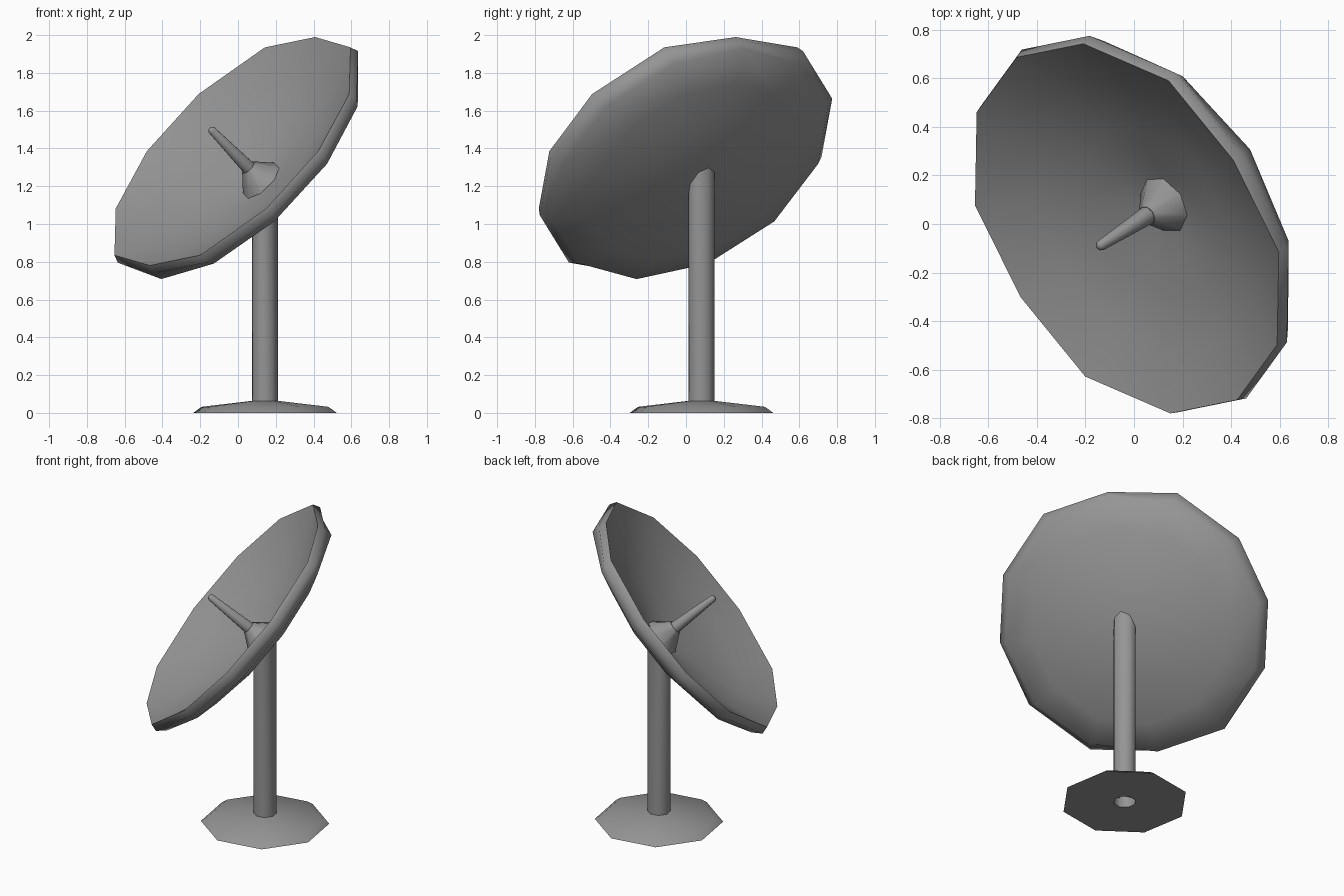
import bpy, bmesh
from math import sin, cos, pi, radians
from mathutils import Vector

if "Cube" in bpy.data.objects:
    bpy.data.objects.remove(bpy.data.objects["Cube"])

# Dish frame: h = sideways, u = up along the rim, n = pointing direction
n = Vector((-0.637, -0.41, 0.652)).normalized()
h = Vector((n.y, -n.x, 0)).normalized()
u = h.cross(n)
if u.z < 0:
    u = -u
centre = Vector((0, 0, 1.355))
turn = radians(-13)   # rotation of pole and base about z

grey = bpy.data.materials.new("dark_grey")
grey.diffuse_color = (0.3, 0.3, 0.3, 1)
grey.use_nodes = True
grey.node_tree.nodes["Principled BSDF"].inputs["Base Color"].default_value = grey.diffuse_color


def dish_point(r, a, t):
    return centre + h * (r * sin(a)) + u * (r * cos(a)) + n * t


def rim_point(r, a, t):
    # rim is slightly flattened at its top and bottom corners
    k = round(a / (pi / 6)) % 6
    if r > 0.81:
        if k == 0:
            r *= 0.952
        a += {2: 1, 4: -1}.get(k, 0) * radians(1.5)
    return dish_point(r, a, t)


def base_point(r, a, z):
    return Vector((0.143 + r * cos(a + turn), 0.082 + r * sin(a + turn), z))


def revolve(name, profile, sides, place, smooth=0.8):
    """Sweep (radius, height) profile; radius 0 becomes a single tip vertex."""
    bm = bmesh.new()
    rings = []
    for r, t in profile:
        if r == 0:
            rings.append([bm.verts.new(place(0, 0, t))] * sides)
        else:
            rings.append([bm.verts.new(place(r, 2 * pi * k / sides, t)) for k in range(sides)])
    for a, b in zip(rings, rings[1:]):
        for k in range(sides):
            j = (k + 1) % sides
            bm.faces.new(list(dict.fromkeys([a[k], a[j], b[j], b[k]])))
    bmesh.ops.recalc_face_normals(bm, faces=bm.faces)
    mesh = bpy.data.meshes.new(name)
    bm.to_mesh(mesh)
    bm.free()
    mesh.materials.append(grey)
    ob = bpy.data.objects.new(name, mesh)
    bpy.context.collection.objects.link(ob)
    bpy.ops.object.select_all(action='DESELECT')
    ob.select_set(True)
    bpy.context.view_layer.objects.active = ob
    bpy.ops.object.shade_smooth_by_angle(angle=smooth)
    return ob


# Dish: inside bowl with a small central dip, rolled rim, back shell
revolve("dish", [(0, -0.2), (0.1, -0.2), (0.2, -0.174), (0.38, -0.14), (0.61, -0.065),
                 (0.838, 0.046), (0.853, 0.0), (0.805, -0.056), (0.62, -0.125),
                 (0.38, -0.185), (0.17, -0.213), (0, -0.219)], 12, rim_point, 1.3)

# Feed horn: flared foot and tapering rod with a rounded tip
revolve("feed_foot", [(0.125, -0.192), (0.042, -0.085), (0, -0.085)], 8, dish_point)
revolve("feed_rod", [(0.039, -0.09), (0.022, 0.218), (0.013, 0.23), (0, 0.232)], 8, dish_point)

# Pole: top is cut along the back of the dish
pole = revolve("pole", [(0.07, 0.0), (0.07, 1.0)], 8, base_point)
for v in pole.data.vertices:
    if v.co.z > 0.5:
        d = v.co - centre
        v.co.z = centre.z + (-0.207 - n.x * d.x - n.y * d.y) / n.z

# Base plate: low sloped octagon with a hole under the pole
revolve("base_plate", [(0.068, 0.0), (0.39, 0.0), (0.345, 0.032), (0.068, 0.064)],
        8, base_point)
